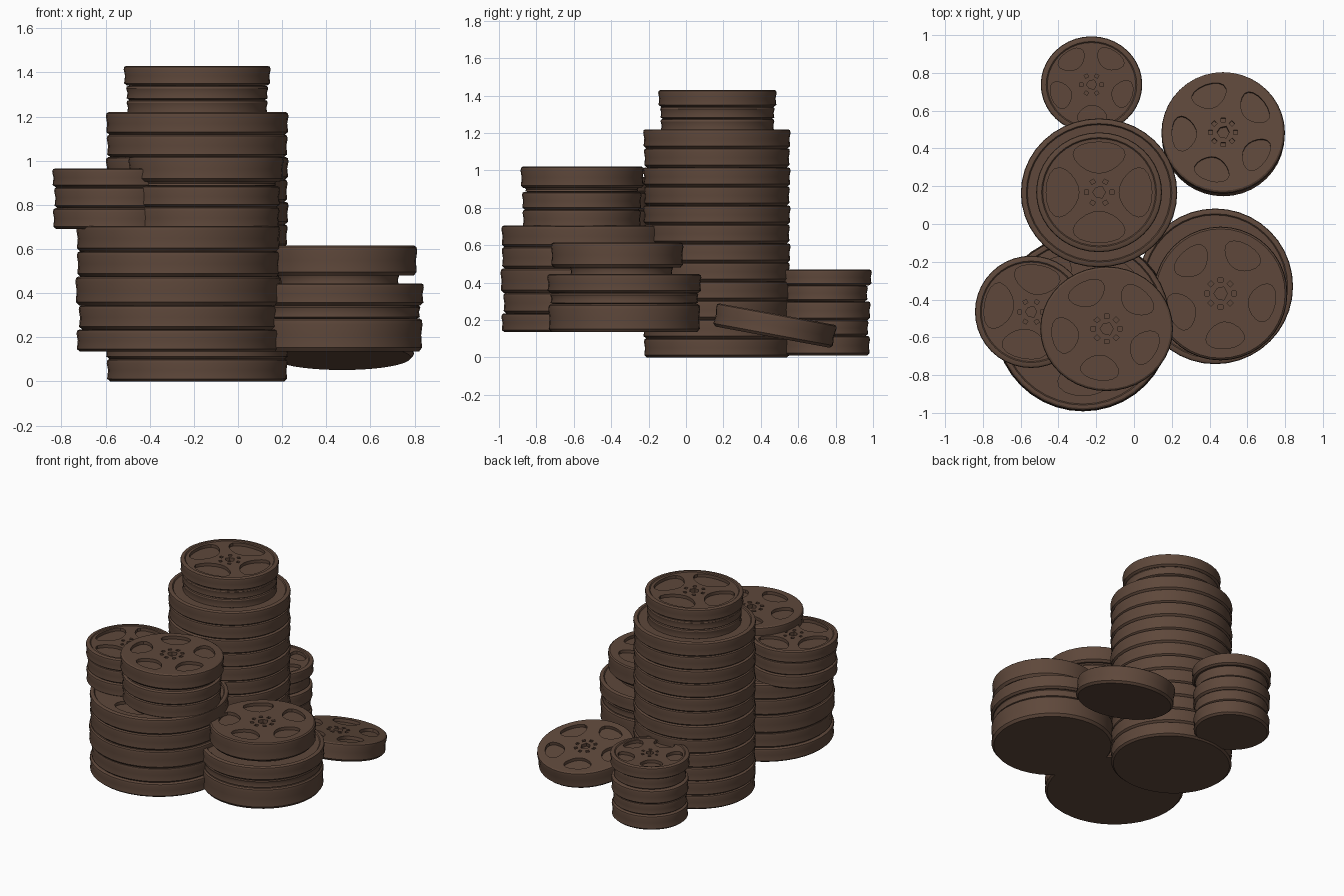
import bpy, bmesh
from math import sin, cos, pi, radians

cube = bpy.data.objects.get("Cube")
if cube:
    bpy.data.objects.remove(cube, do_unlink=True)

brown = bpy.data.materials.new("dark brown metal")
brown.use_nodes = True
COLOUR = (0.112, 0.064, 0.043, 1)
brown.diffuse_color = COLOUR
bsdf = brown.node_tree.nodes["Principled BSDF"]
bsdf.inputs["Base Color"].default_value = COLOUR
bsdf.inputs["Roughness"].default_value = 0.8

SIDES = 40


def make_object(name, bm):
    bmesh.ops.recalc_face_normals(bm, faces=bm.faces)
    mesh = bpy.data.meshes.new(name)
    bm.to_mesh(mesh)
    bm.free()
    mesh.materials.append(brown)
    obj = bpy.data.objects.new(name, mesh)
    bpy.context.collection.objects.link(obj)
    return obj


def skin(bm, rings):
    """Join rings of points into a closed solid with flat ends."""
    loops = [[bm.verts.new(p) for p in ring] for ring in rings]
    n = len(loops[0])
    for low, high in zip(loops, loops[1:]):
        for i in range(n):
            j = (i + 1) % n
            bm.faces.new((low[i], low[j], high[j], high[i]))
    bm.faces.new(loops[0][::-1])
    bm.faces.new(loops[-1])


def can_profile(layers):
    """Stacked cans: each has rolled rims and a slightly waisted wall."""
    points = []
    for z0, z1, r in layers:
        h = z1 - z0
        points += [(r - 0.016, z0), (r - 0.002, z0 + 0.12 * h), (r - 0.006, z0 + 0.5 * h),
                   (r, z0 + 0.82 * h), (r - 0.003, z1 - 0.05 * h), (r - 0.012, z1)]
    return points


def prism(bm, outline, z, depth):
    skin(bm, [[(x, y, z - depth) for x, y in outline], [(x, y, z + 0.03) for x, y in outline]])


def polar_outline(angle, shape):
    """Turn (radial, tangential) points to face outwards at an angle."""
    c, s = cos(angle), sin(angle)
    return [(u * c - v * s, u * s + v * c) for u, v in shape]


def egg(mid, radial, wide, n=18):
    turns = [2 * pi * i / n for i in range(n)]
    return [(mid + radial * cos(t), wide * sin(t) * (1 + 0.25 * cos(t))) for t in turns]


def reel_cutter(z, r, holes, start, big, slots):
    """Windows, hub socket and drive slots of a reel face."""
    bm = bmesh.new()
    window = egg(0.58 * r, 0.26 * r, 0.40 * r) if big else egg(0.63 * r, 0.20 * r, 0.28 * r)
    for i in range(holes):
        prism(bm, polar_outline(radians(start) + 2 * pi * i / holes, window), z, 0.022)
    prism(bm, polar_outline(0, egg(0, 0.10 * r, 0.10 * r, 6)), z, 0.025)
    a, b, w = 0.17 * r, 0.235 * r, 0.035 * r
    for i in range(slots):
        prism(bm, polar_outline(2 * pi * i / slots, [(a, -w), (b, -w), (b, w), (a, w)]), z, 0.012)
    return bm


def cut(obj, bm):
    tool = make_object("cutter", bm)
    tool.hide_render = True
    mod = obj.modifiers.new("cut", 'BOOLEAN')
    mod.operation, mod.solver, mod.object = 'DIFFERENCE', 'EXACT', tool
    graph = bpy.context.evaluated_depsgraph_get()
    mesh = bpy.data.meshes.new_from_object(obj.evaluated_get(graph))
    obj.modifiers.clear()
    obj.data = mesh
    bpy.data.objects.remove(tool, do_unlink=True)


def stack(name, loc, layers, reel=None, stretch=(1, 1), tilt=0, lip=0):
    """reel = (window count, first angle, large windows, slot count)."""
    profile = can_profile(layers)
    top, r = layers[-1][1], layers[-1][2]
    if lip:  # raised rim round a sunken face
        profile += [(r - 0.028, top), (r - 0.034, top - lip)]
    bm = bmesh.new()
    turns = [2 * pi * i / SIDES for i in range(SIDES)]
    skin(bm, [[(pr * cos(t), pr * sin(t), z) for t in turns] for pr, z in profile])
    obj = make_object(name, bm)
    if reel:
        cut(obj, reel_cutter(top - lip, r, *reel))
    obj.location = loc
    obj.rotation_euler.x = radians(tilt)
    obj.scale = (*stretch, 1)
    bpy.ops.object.select_all(action='DESELECT')
    obj.select_set(True)
    bpy.context.view_layer.objects.active = obj
    bpy.ops.object.shade_smooth_by_angle(angle=radians(32))
    return obj


OVAL = (1.025, 0.975)

# Tall tower of equal cans with a smaller reel on top
step = 1.22 / 12
tower = [(i * step, (i + 1) * step, 0.40 + 0.004 * (i % 2)) for i in range(12)]
stack("tower_cans", (-0.185, 0.165, 0), tower, stretch=OVAL, lip=0.008)
stack("tower_top_reel", (-0.185, 0.168, 0),
      [(1.205, 1.275, 0.312), (1.275, 1.34, 0.314), (1.34, 1.43, 0.325)],
      (4, 90, True, 6), OVAL, lip=0.006)

# Small stack behind
stack("back_small_cans", (-0.225, 0.738, 0),
      [(0.01, 0.115, 0.252), (0.115, 0.2, 0.244), (0.2, 0.3, 0.255),
       (0.3, 0.385, 0.24), (0.385, 0.47, 0.262)],
      (5, 55, False, 6), OVAL, lip=0.005)

# Single reel leaning at the back left
stack("tilted_reel", (0.472, 0.475, 0.17), [(-0.0625, 0.0625, 0.327)],
      (5, 110, False, 8), tilt=-10.5)

# Low wide stack at the front left
stack("low_cans", (0.43, -0.33, 0),
      [(0.135, 0.285, 0.406), (0.285, 0.345, 0.396), (0.345, 0.445, 0.412)], lip=0.006)
stack("low_top_reel_core", (0.455, -0.345, 0), [(0.43, 0.49, 0.275)])
stack("low_top_reel", (0.458, -0.368, 0), [(0.48, 0.615, 0.354)], (5, 60, False, 8))

# Broad stack at the front right
stack("broad_cans", (-0.27, -0.525, 0),
      [(0.135, 0.235, 0.462), (0.235, 0.345, 0.452), (0.345, 0.475, 0.467),
       (0.475, 0.59, 0.46), (0.59, 0.705, 0.462)],
      (5, 270, False, 8), lip=0.008)
stack("side_reels", (-0.545, -0.465, 0),
      [(0.69, 0.785, 0.294), (0.785, 0.88, 0.288), (0.88, 0.965, 0.297)],
      (4, 80, True, 6), lip=0.005)
stack("front_reels", (-0.145, -0.557, 0),
      [(0.69, 0.79, 0.325), (0.79, 0.885, 0.328), (0.885, 0.91, 0.312)], stretch=OVAL)
stack("front_top_reel", (-0.145, -0.555, 0), [(0.905, 1.02, 0.338)],
      (5, 117, False, 8), (1.04, 0.975))
